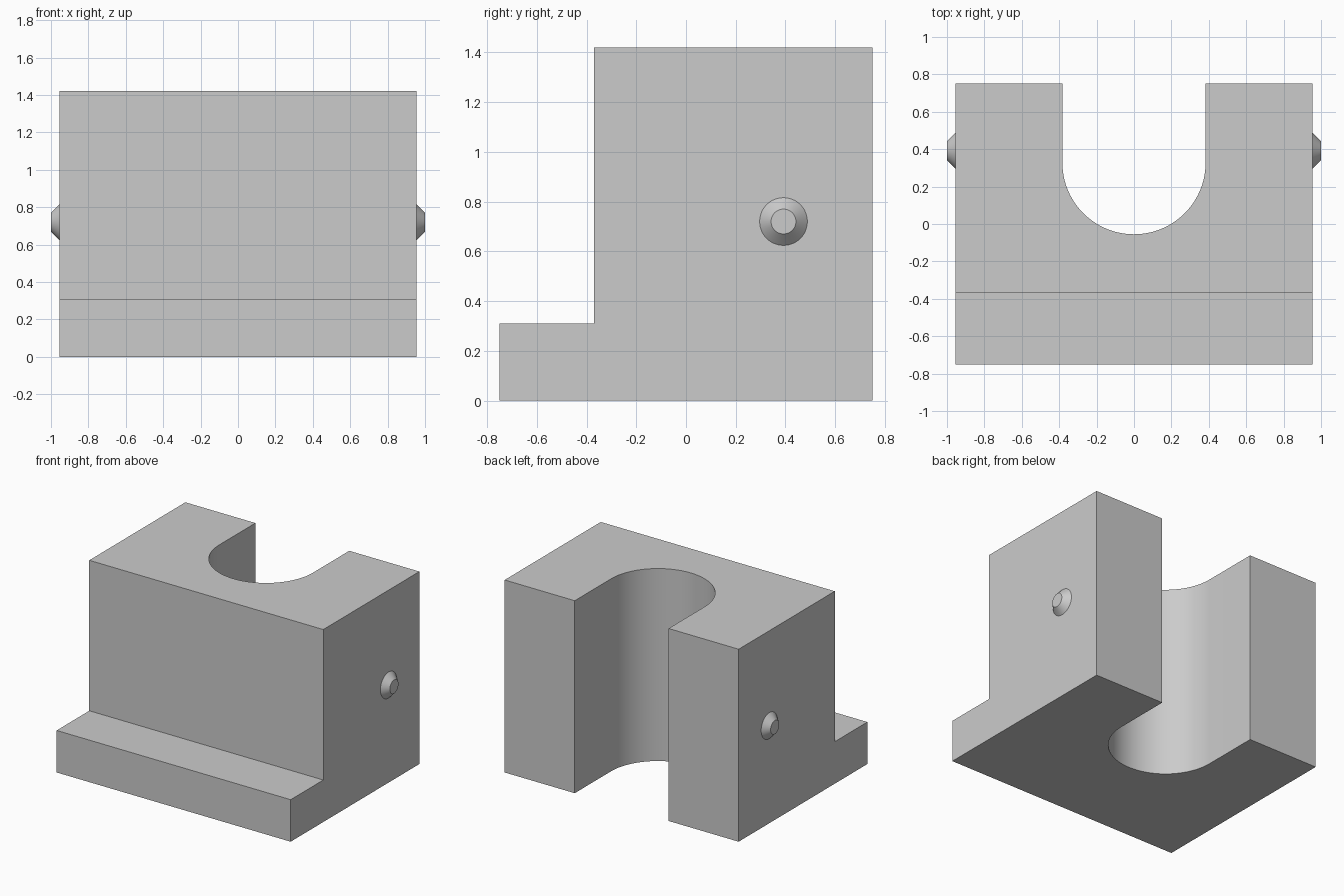
import bpy, bmesh, math
from mathutils import Vector, Matrix

cube = bpy.data.objects.get("Cube")
if cube:
    bpy.data.objects.remove(cube, do_unlink=True)

HALF_X, HALF_Y, TOP = 0.955, 0.75, 1.42
STEP_Y, STEP_Z = -0.37, 0.31
SLOT_R, SLOT_Y = 0.383, 0.328

grey = bpy.data.materials.new("plain grey")
grey.use_nodes = True
colour = (0.6, 0.6, 0.6, 1)
grey.diffuse_color = colour
grey.node_tree.nodes["Principled BSDF"].inputs["Base Color"].default_value = colour


def add_object(name, bm):
    bmesh.ops.recalc_face_normals(bm, faces=bm.faces)
    mesh = bpy.data.meshes.new(name)
    bm.to_mesh(mesh)
    bm.free()
    mesh.materials.append(grey)
    obj = bpy.data.objects.new(name, mesh)
    bpy.context.collection.objects.link(obj)
    return obj


def prism(name, outline, direction):
    bm = bmesh.new()
    face = bm.faces.new([bm.verts.new(p) for p in outline])
    grown = bmesh.ops.extrude_face_region(bm, geom=[face])["geom"]
    verts = [v for v in grown if isinstance(v, bmesh.types.BMVert)]
    bmesh.ops.translate(bm, verts=verts, vec=Vector(direction))
    return add_object(name, bm)


def smooth(obj):
    bpy.ops.object.select_all(action="DESELECT")
    obj.select_set(True)
    bpy.context.view_layer.objects.active = obj
    bpy.ops.object.shade_smooth_by_angle(angle=math.radians(30))


# Stepped block, swept across its width
side = [(-HALF_Y, 0), (HALF_Y, 0), (HALF_Y, TOP), (STEP_Y, TOP),
        (STEP_Y, STEP_Z), (-HALF_Y, STEP_Z)]
block = prism("stepped_block", [(-HALF_X, y, z) for y, z in side], (2 * HALF_X, 0, 0))

# Round-ended slot, open at the back
arc = [math.pi * (1 + i / 48) for i in range(49)]
slot = [(SLOT_R * math.cos(a), SLOT_Y + SLOT_R * math.sin(a), -0.1) for a in arc]
slot += [(SLOT_R, 1, -0.1), (-SLOT_R, 1, -0.1)]
cutter = prism("slot_cutter", slot, (0, 0, TOP + 0.2))
cutter.hide_render = True

cut = block.modifiers.new("slot", "BOOLEAN")
cut.operation = "DIFFERENCE"
cut.solver = "EXACT"
cut.object = cutter
bpy.context.view_layer.objects.active = block
bpy.ops.object.modifier_apply(modifier=cut.name)
bpy.data.objects.remove(cutter, do_unlink=True)
smooth(block)

# Tapered pin on each side
for name, sign in (("left_pin", 1), ("right_pin", -1)):
    bm = bmesh.new()
    bmesh.ops.create_cone(bm, cap_ends=True, segments=48, radius1=0.096,
                          radius2=0.05, depth=1 - HALF_X)
    place = Matrix.Translation((sign * (1 + HALF_X) / 2, 0.392, 0.72))
    turn = Matrix.Rotation(sign * math.pi / 2, 4, "Y")
    bmesh.ops.transform(bm, matrix=place @ turn, verts=bm.verts)
    smooth(add_object(name, bm))
